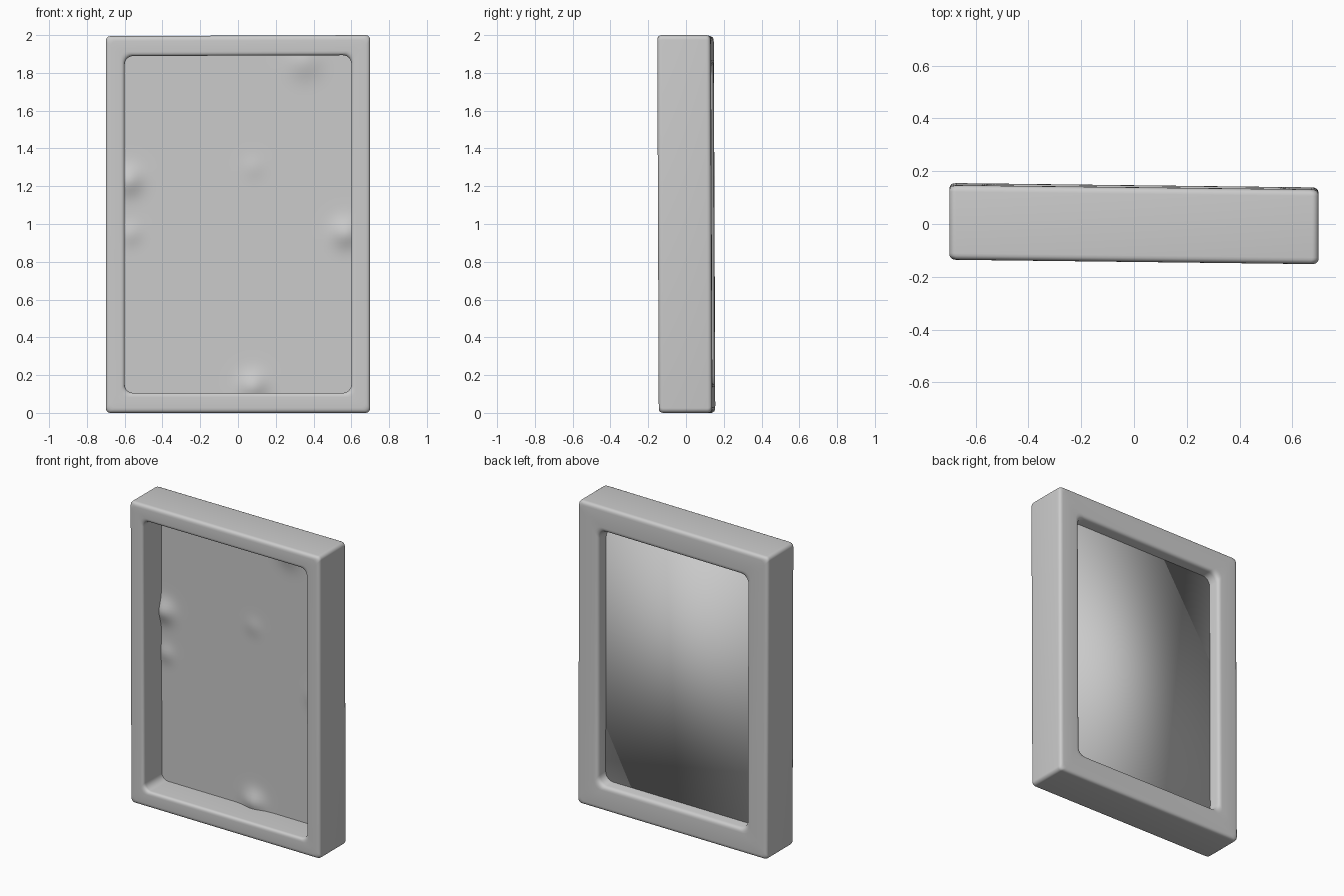
import bpy, bmesh, math
from mathutils import Vector

if "Cube" in bpy.data.objects:
    bpy.data.objects.remove(bpy.data.objects["Cube"])


def lean(x, y, z):
    # slight hand-made skew of the whole piece
    return Vector((x, y - 0.012 * x - 0.004 * (z - 1), z + 0.004 * (x - 0.7) * z / 2))


def finish(bm, name):
    bmesh.ops.recalc_face_normals(bm, faces=bm.faces)
    me = bpy.data.meshes.new(name)
    bm.to_mesh(me)
    bm.free()
    ob = bpy.data.objects.new(name, me)
    bpy.context.collection.objects.link(ob)
    bpy.ops.object.select_all(action='DESELECT')
    ob.select_set(True)
    bpy.context.view_layer.objects.active = ob
    bpy.ops.object.shade_smooth_by_angle(angle=math.radians(40))
    return ob


def round_profile(points, steps=5):
    # points: (inset, y, rounding)
    out = []
    n = len(points)
    for k, (a, b, r) in enumerate(points):
        p = Vector((a, b))
        q0 = p + (Vector(points[k - 1][:2]) - p).normalized() * r
        q1 = p + (Vector(points[(k + 1) % n][:2]) - p).normalized() * r
        if r == 0:
            out.append(p)
            continue
        for s in range(steps + 1):
            t = s / steps
            out.append(q0 * (1 - t) ** 2 + p * 2 * t * (1 - t) + q1 * t * t)
    return out


def ring(bm, inset, y, steps=6):
    # rounded rectangle around the frame
    hw, hh, r = 0.7 - inset, 1.0 - inset * 1.06, 0.025 + inset * 0.2
    verts = []
    for c, (sx, sz) in enumerate([(1, 1), (-1, 1), (-1, -1), (1, -1)]):
        for s in range(steps + 1):
            a = math.pi / 2 * (c + s / steps)
            verts.append(bm.verts.new(lean(sx * (hw - r) + r * math.cos(a), y,
                                           1 + sz * (hh - r) + r * math.sin(a))))
    return verts


# Frame: cross-section with a deep front recess and shallow back recess
profile = round_profile([
    (0, -0.14, 0.025), (0, 0.143, 0.025), (0.15, 0.143, 0.025),
    (0.16, 0.055, 0), (0.1, 0.055, 0), (0.1, -0.14, 0.022)])
bm = bmesh.new()
rings = [ring(bm, p.x, p.y) for p in profile]
for k, a in enumerate(rings):
    b = rings[(k + 1) % len(rings)]
    for i in range(len(a)):
        j = (i + 1) % len(a)
        bm.faces.new((a[i], a[j], b[j], b[i]))
finish(bm, "frame")

# Panel: thin sheet with a few soft puckers near its edges
puckers = [(-0.58, 1.23, 0.05, 0.03), (-0.57, 0.95, 0.04, 0.012),
           (0.57, 0.95, 0.05, 0.03), (0.08, 0.14, 0.05, 0.03),
           (0.08, 1.3, 0.04, 0.006), (0.35, 1.86, 0.06, 0.02)]
bm = bmesh.new()
bmesh.ops.create_grid(bm, x_segments=60, y_segments=90, size=1)
bm.verts.ensure_lookup_table()
for v in bm.verts:
    x, z = v.co.x * 0.61, 1 + v.co.y * 0.9
    push = sum(h * math.exp(-((x - px) ** 2 + (z - pz) ** 2) / (2 * w * w))
               for px, pz, w, h in puckers)
    v.co = lean(x, 0.052 - push, z)
finish(bm, "front_panel")

# Flat sheet closing the back recess
bm = bmesh.new()
bm.faces.new([bm.verts.new(lean(x, 0.066, z)) for x, z in
              [(-0.57, 0.15), (0.57, 0.15), (0.57, 1.85), (-0.57, 1.85)]])
back = finish(bm, "back_panel")
mod = back.modifiers.new("thickness", 'SOLIDIFY')
mod.thickness = 0.006
mod.offset = 0
